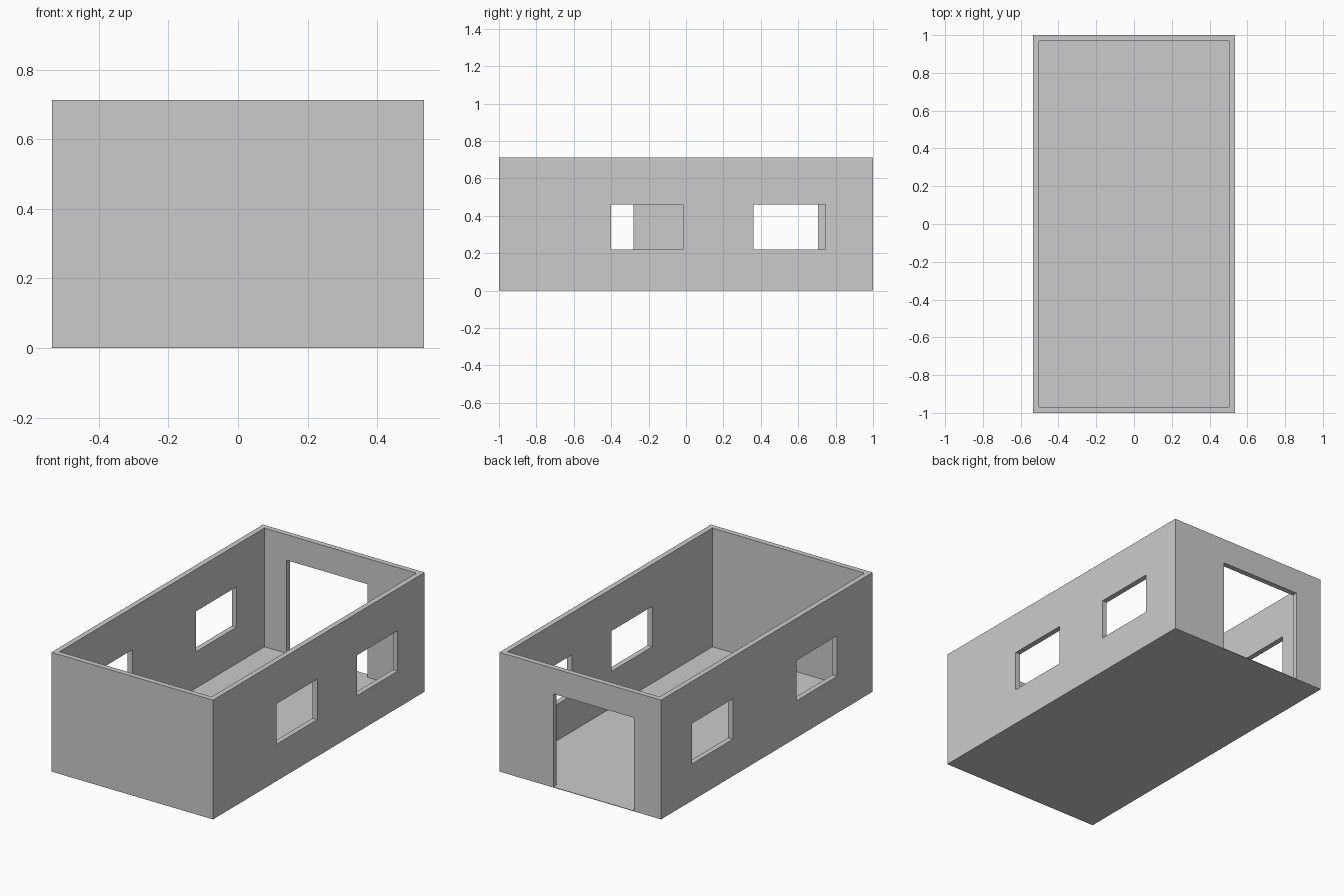
import bpy

if "Cube" in bpy.data.objects:
    bpy.data.objects.remove(bpy.data.objects["Cube"])

X, Y, H, T, FLOOR = 0.535, 1.0, 0.713, 0.032, 0.003


def box(name, lo, hi):
    size = [b - a for a, b in zip(lo, hi)]
    centre = [(a + b) / 2 for a, b in zip(lo, hi)]
    bpy.ops.mesh.primitive_cube_add(size=1, location=centre)
    ob = bpy.context.object
    ob.name = name
    ob.scale = size
    bpy.ops.object.transform_apply(location=True, rotation=False, scale=True)
    return ob


def cut(target, name, lo, hi):
    cutter = box(name, lo, hi)
    mod = target.modifiers.new(name, 'BOOLEAN')
    mod.operation = 'DIFFERENCE'
    mod.solver = 'EXACT'
    mod.object = cutter
    bpy.context.view_layer.objects.active = target
    bpy.ops.object.modifier_apply(modifier=mod.name)
    bpy.data.objects.remove(cutter)


# Thin floor slab
box("floor", (-X, -Y, 0), (X, Y, FLOOR))

# Open-topped ring of walls
walls = box("walls", (-X, -Y, FLOOR), (X, Y, H))
cut(walls, "room_space", (-X + T, -Y + T, -0.1), (X - T, Y - T, H + 0.1))

# Two windows in each long wall, slightly offset from side to side
for side, starts in ((1, (-0.40, 0.36)), (-1, (-0.665, 0.32))):
    for y in starts:
        xc = side * (X - T / 2)
        cut(walls, "window_opening", (xc - 0.05, y, 0.22), (xc + 0.05, y + 0.385, 0.462))

# Wide doorway in the back wall
cut(walls, "door_opening", (-0.357, Y - 0.1, -0.1), (0.178, Y + 0.1, 0.56))
